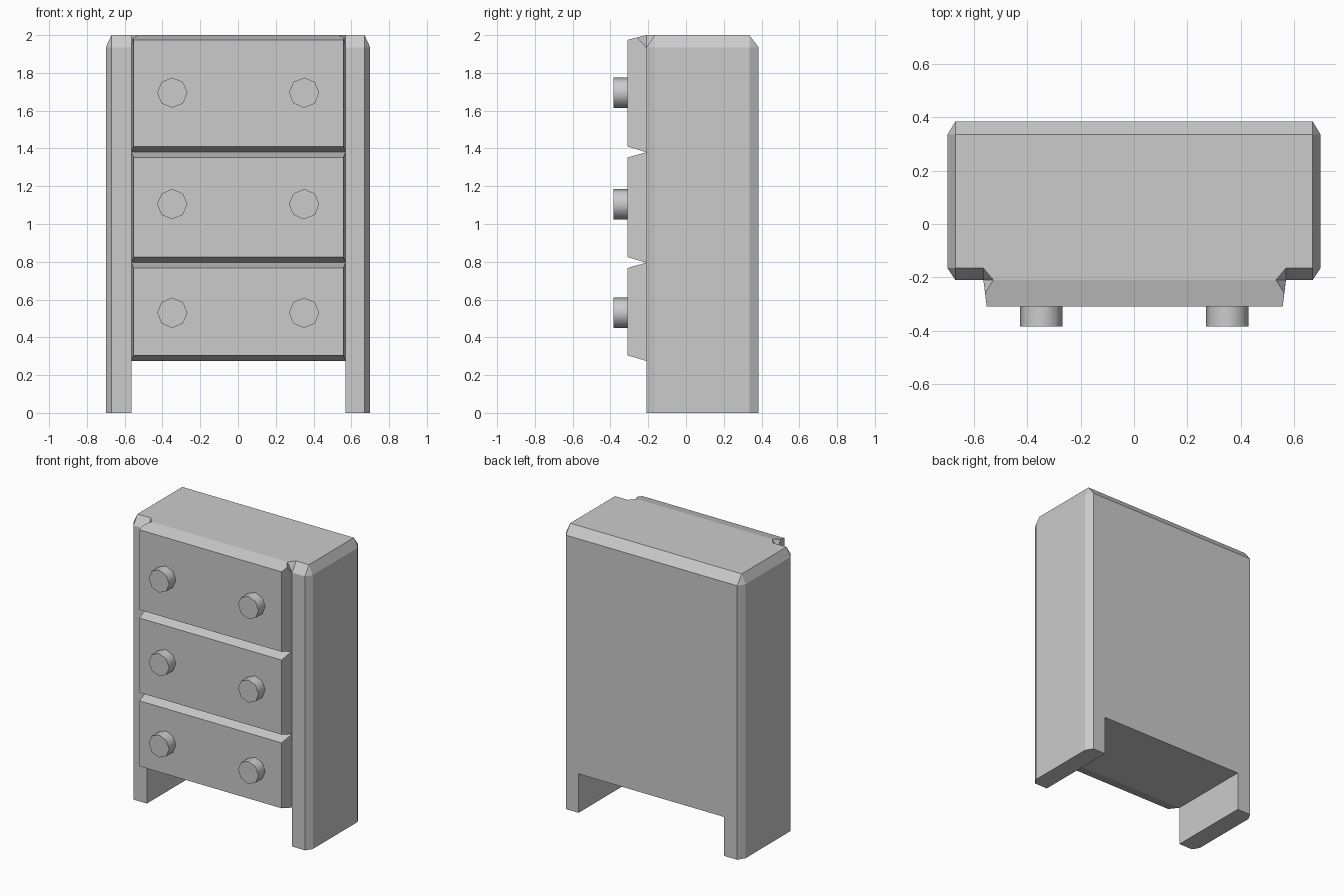
import bpy, bmesh, math
from mathutils import Matrix

if "Cube" in bpy.data.objects:
    bpy.data.objects.remove(bpy.data.objects["Cube"])

CX = 0.0025          # drawer stack sits a hair off centre
WB, WF = 0.5675, 0.555   # drawer half widths: back, front
YB, YF = -0.21, -0.31    # drawer depth range


def finish(name, bm, smooth=False):
    bmesh.ops.recalc_face_normals(bm, faces=bm.faces)
    me = bpy.data.meshes.new(name)
    bm.to_mesh(me)
    bm.free()
    ob = bpy.data.objects.new(name, me)
    bpy.context.collection.objects.link(ob)
    if smooth:
        bpy.ops.object.select_all(action='DESELECT')
        ob.select_set(True)
        bpy.context.view_layer.objects.active = ob
        bpy.ops.object.shade_smooth_by_angle(angle=math.radians(50))
    return ob


def strip(name, half, loops, sides, smooth=False):
    """Open shell mirrored in x: half = right-hand points, loops span across, sides repeat."""
    bm = bmesh.new()
    r = [bm.verts.new((CX + x, y, z)) for x, y, z in half]
    l = [bm.verts.new((CX - x, y, z)) for x, y, z in half]
    for f in loops:
        bm.faces.new([r[i] for i in f] + [l[i] for i in reversed(f)])
    for f in sides:
        bm.faces.new([r[i] for i in f])
        bm.faces.new([l[i] for i in reversed(f)])
    ob = finish(name, bm)
    # open at the back: make sure the normals face outwards
    front = max(ob.data.polygons, key=lambda p: p.area)
    if front.normal.y > 0:
        ob.data.flip_normals()
    return ob


# carcass: box with chamfered upright and top edges
bm = bmesh.new()
for s in (-1, 1):
    for y_out, y_in in ((0.385, 0.335), (-0.21, -0.165)):
        pts = [(0.70, y_in, 1.935), (0.67, y_out, 1.935), (0.67, y_in, 2.0),
               (0.70, y_in, 0), (0.67, y_out, 0)]
        for x, y, z in pts:
            bm.verts.new((s * x, y, z))
bmesh.ops.convex_hull(bm, input=bm.verts)
bmesh.ops.dissolve_limit(bm, angle_limit=0.01, verts=bm.verts, edges=bm.edges)
carcass = finish("carcass", bm)

# opening between the side panels, under the bottom drawer
bm = bmesh.new()
bmesh.ops.create_cube(bm, size=1, matrix=Matrix.Translation((CX, 0, 0.0375))
                      @ Matrix.Diagonal((2 * WB, 2, 0.475, 1)))
cutter = finish("opening_cutter", bm)
cutter.hide_render = True
mod = carcass.modifiers.new("opening", 'BOOLEAN')
mod.operation = 'DIFFERENCE'
mod.solver = 'EXACT'
mod.object = cutter
bpy.context.view_layer.objects.active = carcass
bpy.ops.object.modifier_apply(modifier=mod.name)
bpy.data.objects.remove(cutter)

# lower drawers: tapered fronts
for name, z0, z1 in (("bottom_drawer", 0.275, 0.795), ("middle_drawer", 0.795, 1.38)):
    strip(name, [(WB, YB, z1), (WF, YF, z1 - 0.028), (WF, YF, z0 + 0.03), (WB, YB, z0)],
          [(0, 1), (1, 2), (2, 3)], [(0, 1, 2, 3)])

# top drawer: runs into the top, with a small notch at each corner
strip("top_drawer",
      [(WB, -0.165, 2.0), (0.53, YB, 2.0), (WB, YB, 1.935), (0.561, -0.26, 1.9875),
       (WF, YF, 1.975), (WF, YF, 1.41), (WB, YB, 1.38)],
      [(0, 1), (1, 3, 4), (4, 5), (5, 6)],
      [(2, 3, 4, 5, 6), (0, 1, 2), (1, 3, 2)])

# knobs: eight-sided pegs
for row, z in (("bottom", 0.53), ("middle", 1.105), ("top", 1.695)):
    for side, x in (("left", -0.348), ("right", 0.35)):
        bm = bmesh.new()
        bmesh.ops.create_cone(bm, cap_ends=True, segments=8, radius1=0.08, radius2=0.08,
                              depth=0.085, matrix=Matrix.Translation((x, -0.3425, z))
                              @ Matrix.Rotation(math.pi / 2, 4, 'X'))
        finish(f"{row}_{side}_knob", bm, smooth=True)
